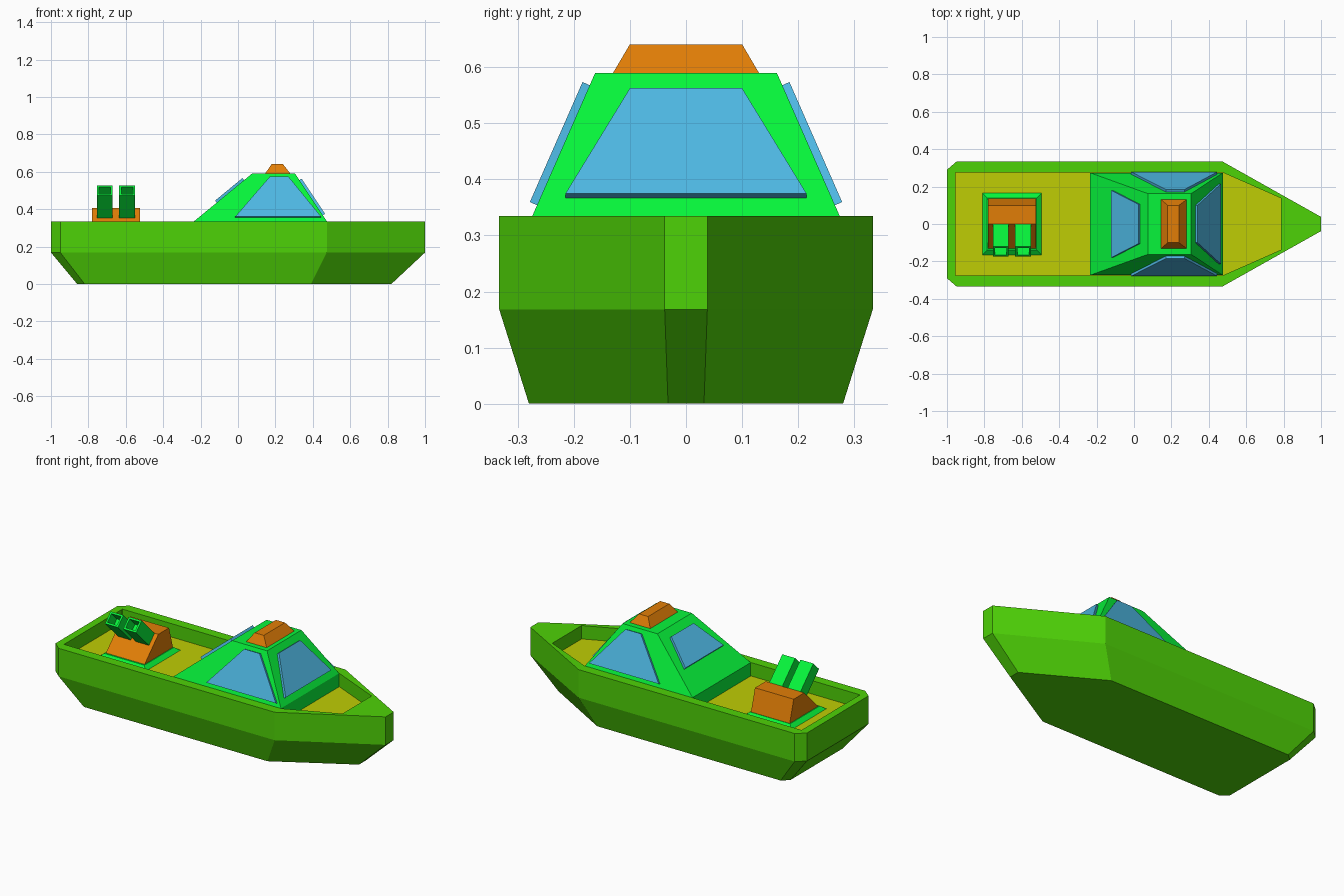
import bpy, bmesh
from mathutils import Vector

if "Cube" in bpy.data.objects:
    bpy.data.objects.remove(bpy.data.objects["Cube"])


def material(name, r, g, b):
    m = bpy.data.materials.new(name)
    m.diffuse_color = (r ** 2.2, g ** 2.2, b ** 2.2, 1)
    m.use_nodes = True
    m.node_tree.nodes["Principled BSDF"].inputs["Base Color"].default_value = m.diffuse_color
    return m


HULL = material("hull_green", .31, .82, .06)
CABIN = material("bright_green", .06, .96, .24)
DECK = material("deck_yellow", .74, .80, .05)
ORANGE = material("orange", .88, .49, .06)
GLASS = material("window_blue", .31, .71, .88)


def loft(name, rings, mat):
    """Closed solid through a series of rings with equal point counts."""
    bm = bmesh.new()
    loops = [[bm.verts.new(p) for p in ring] for ring in rings]
    n = len(loops[0])
    for a, b in zip(loops, loops[1:]):
        for i in range(n):
            j = (i + 1) % n
            bm.faces.new((a[i], a[j], b[j], b[i]))
    bm.faces.new(loops[0][::-1])
    bm.faces.new(loops[-1])
    bmesh.ops.recalc_face_normals(bm, faces=bm.faces)
    me = bpy.data.meshes.new(name)
    bm.to_mesh(me)
    bm.free()
    me.materials.append(mat)
    ob = bpy.data.objects.new(name, me)
    bpy.context.collection.objects.link(ob)
    return ob


def outline(half, z):
    """Mirror a half outline across the centre line at height z."""
    return [(x, y, z) for x, y in half] + [(x, -y, z) for x, y in reversed(half)]


def rect(x0, x1, y, z):
    return outline([(x0, y), (x1, y)], z)


FLOOR, RIM, ROOF = .255, .335, .59

# Hull with sunken deck
bottom = [(-.86, .245), (-.82, .28), (.39, .28), (.82, .032)]
side = [(-1, .29), (-.95, .333), (.475, .333), (1, .038)]
inner = [(-.955, .273), (-.953, .275), (.475, .275), (.785, .138)]
loft("hull", [outline(bottom, 0), outline(side, .168), outline(side, RIM),
              outline(inner, RIM), outline(inner, FLOOR - .005)], HULL)
loft("deck", [outline(inner, FLOOR - .005), outline(inner, FLOOR)], DECK)

# Cabin and roof block
loft("cabin", [rect(-.235, .475, .274, FLOOR), rect(-.235, .475, .274, RIM),
               rect(.075, .305, .162, ROOF)], CABIN)
loft("roof_block", [rect(.145, .28, .13, ROOF), rect(.18, .24, .10, .641)], ORANGE)


def window(name, corners, axis, base, top):
    """Raised pane on a cabin slope; corners are (along, z)."""
    pts = []
    for u, z in corners:
        d = base + (top - base) * (z - RIM) / (ROOF - RIM)
        pts.append(Vector((d, u, z) if axis == 'x' else (u, d, z)))
    n = (pts[1] - pts[0]).cross(pts[2] - pts[0]).normalized()
    if n.z < 0:
        n = -n
    loft(name, [[p - n * .003 for p in pts], [p + n * .014 for p in pts]], GLASS)


# Windows
side_pane = [(-.015, .354), (.445, .354), (.27, .568), (.17, .568)]
window("front_window", side_pane, 'y', -.274, -.162)
window("back_window", side_pane, 'y', .274, .162)
window("windshield", [(-.215, .367), (.215, .367), (.1, .555), (-.1, .555)],
       'x', .475, .305)
window("rear_window", [(-.18, .435), (.18, .435), (.105, .555), (-.105, .555)],
       'x', -.235, .075)

# Launcher pad and wedge body
loft("launcher_pad", [rect(-.81, -.495, .165, FLOOR),
                      rect(-.785, -.52, .14, FLOOR + .02)], CABIN)
profile = [(-.14, .265), (0, .405), (.10, .405), (.14, .265)]
loft("launcher_body", [[(x, y, z) for y, z in profile] for x in (-.78, -.525)], ORANGE)

# Hollow square barrels, square to the sloped face of the body
axis = Vector((0, -1, 1)).normalized()
down = Vector((0, -1, -1)).normalized()
across = Vector((1, 0, 0))
for i, x in enumerate((-.7125, -.5925)):
    centre = Vector((x, 0, .405)) + down * .0375

    def square(t, inset):
        w, h = .0425 - inset, .0375 - inset
        return [centre + axis * t + across * a * w + down * b * h
                for a, b in ((-1, -1), (1, -1), (1, 1), (-1, 1))]
    loft(f"launcher_barrel_{i + 1}", [square(-.02, 0), square(.172, 0),
                                      square(.172, .011), square(.10, .011)], CABIN)
